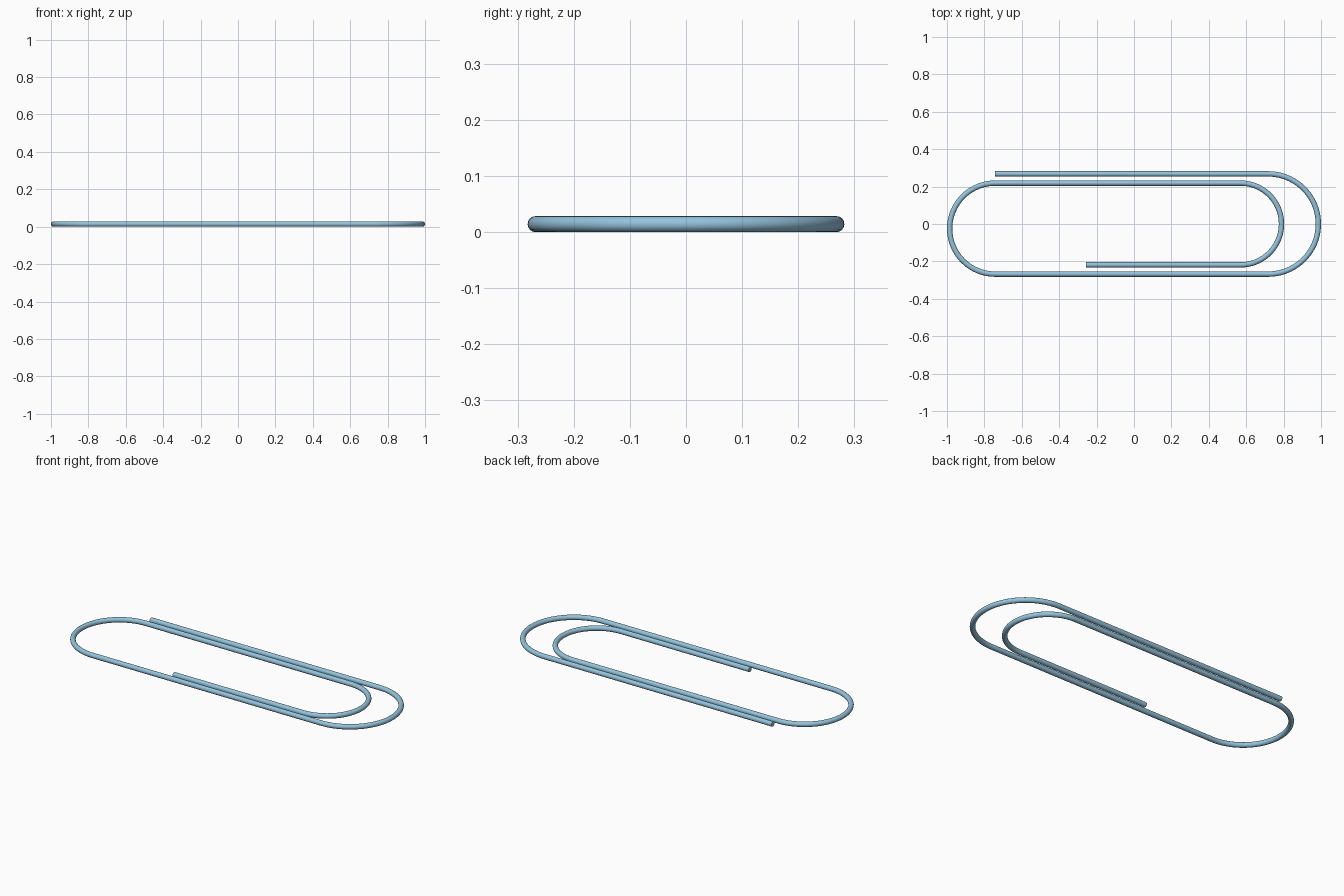
import bpy
from math import sin, cos, pi, radians

if "Cube" in bpy.data.objects:
    bpy.data.objects.remove(bpy.data.objects["Cube"])

R = 0.0143                               # wire radius
OUT, INN = 0.268, 0.2185                 # half heights of outer and inner loops
LEFT = (OUT + INN) / 2                   # radius of the left bend
END = 1.0 - R                            # wire centre at both extremes


def bend(cx, cy, r, a0, a1, n=40):
    """Points along an arc, angles in radians."""
    return [(cx + r * cos(a0 + (a1 - a0) * i / n),
             cy + r * sin(a0 + (a1 - a0) * i / n)) for i in range(n + 1)]


# wire path: outer end, outer right bend, left bend, inner right bend, inner end
path = [(-0.744, OUT)]
path += bend(END - OUT, 0, OUT, pi / 2, -pi / 2)
path += bend(-END + LEFT, (INN - OUT) / 2, LEFT, -pi / 2, -3 * pi / 2)
path += bend(0.57, 0, INN, pi / 2, -pi / 2)
path += [(-0.257, -INN)]

# round wire swept along the path
curve = bpy.data.curves.new("paperclip_wire", 'CURVE')
curve.dimensions = '3D'
curve.bevel_depth = R
curve.bevel_resolution = 6
curve.use_fill_caps = True
spline = curve.splines.new('POLY')
spline.points.add(len(path) - 1)
for p, (x, y) in zip(spline.points, path):
    p.co = (x, y, R, 1)
wire = bpy.data.objects.new("paperclip_wire", curve)
bpy.context.collection.objects.link(wire)

# blue coating
mat = bpy.data.materials.new("blue_coating")
mat.diffuse_color = (0.30, 0.55, 0.72, 1)
mat.use_nodes = True
mat.node_tree.nodes["Principled BSDF"].inputs["Base Color"].default_value = mat.diffuse_color
curve.materials.append(mat)

# mesh with smooth sides and crisp cut ends
bpy.context.view_layer.objects.active = wire
wire.select_set(True)
bpy.ops.object.convert(target='MESH')
bpy.ops.object.shade_smooth_by_angle(angle=radians(40))
